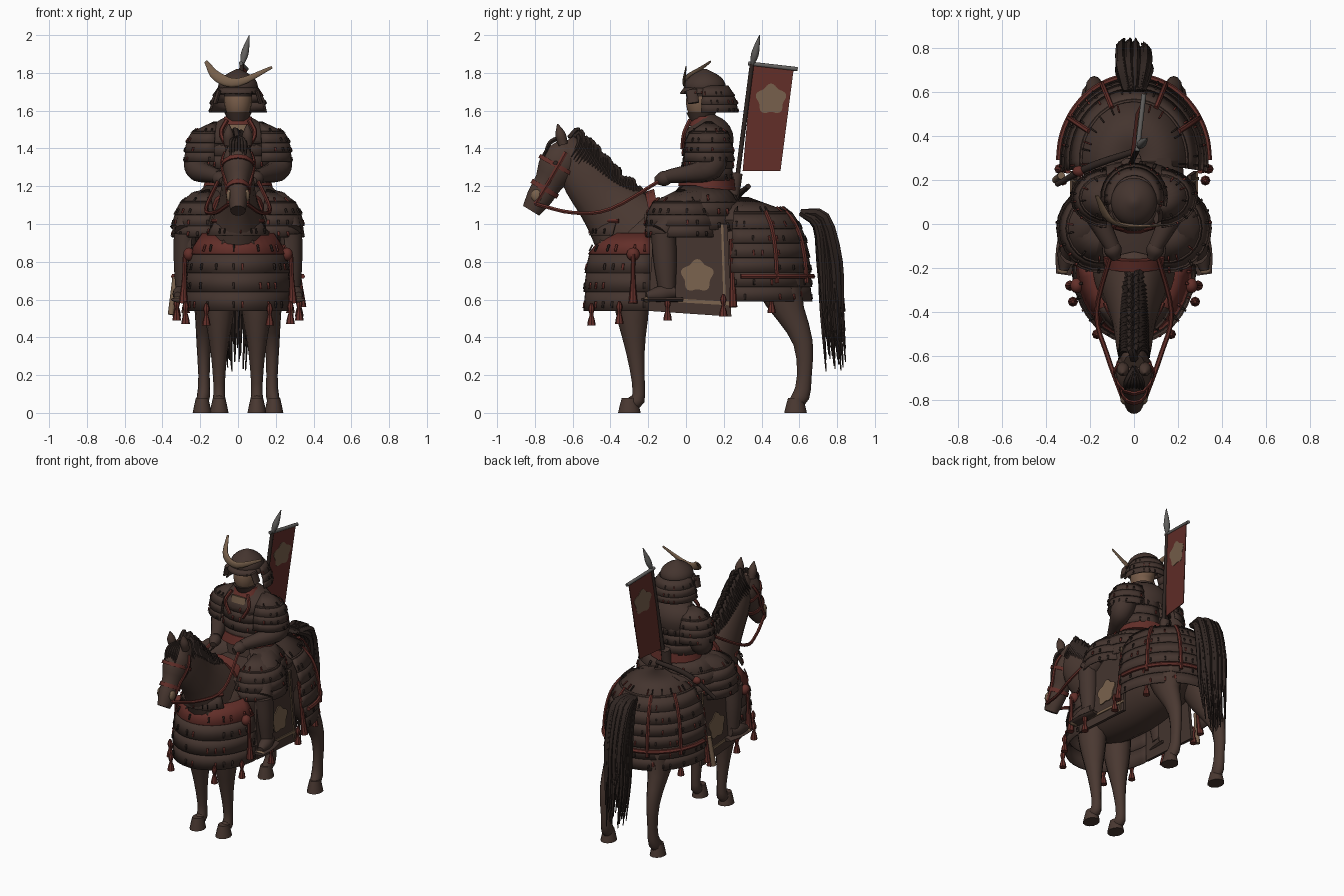
import bpy, bmesh, math, random
from mathutils import Vector

random.seed(4)
if "Cube" in bpy.data.objects:
    bpy.data.objects.remove(bpy.data.objects["Cube"])

def material(name, *rgb):
    mat = bpy.data.materials.new(name)
    mat.use_nodes = True
    mat.diffuse_color = (*rgb, 1)
    mat.node_tree.nodes["Principled BSDF"].inputs["Base Color"].default_value = mat.diffuse_color
    return mat

COAT = material("horse brown", .068, .04, .031)
ARMOUR = material("armour brown", .058, .035, .028)
DARK = material("dark hair", .028, .018, .015)
RED = material("lacing red", .125, .028, .022)
GOLD = material("dull gold", .19, .12, .073)
SKIN = material("skin", .19, .11, .068)
STEEL = material("steel", .12, .115, .11)
SIDES = {"left": 1, "right": -1}
OUTWARD, BACK, FRONT = 0, 90, -90

def build(name, verts, faces, mats, index=(), solid=0):
    mesh = bpy.data.meshes.new(name)
    mesh.from_pydata(verts, [], faces)
    for mat in mats:
        mesh.materials.append(mat)
    for face, slot in zip(mesh.polygons, index):
        face.material_index = slot
    bm = bmesh.new()
    bm.from_mesh(mesh)
    bmesh.ops.recalc_face_normals(bm, faces=bm.faces)
    bm.to_mesh(mesh)
    bm.free()
    ob = bpy.data.objects.new(name, mesh)
    bpy.context.collection.objects.link(ob)
    if solid:
        mod = ob.modifiers.new("thickness", "SOLIDIFY")
        mod.thickness, mod.offset = solid, 0

def along(values, t):
    """Smooth value at t on a list of evenly spaced numbers or points."""
    last = len(values) - 1
    if not last:
        return values[0]
    i = min(int(t * last), last - 1)
    t = t * last - i
    b, c = values[i], values[i + 1]
    a = values[i - 1] if i else b * 2 - c
    d = values[i + 2] if i + 2 <= last else c * 2 - b
    bend = (c - a) * (t * (1 - t) ** 2) - (d - b) * (t * t * (1 - t))
    return b + (c - b) * (t * t * (3 - 2 * t)) + bend * .5

def tube(name, path, radii, mat, deep=1, x=0, side=1, n=12, steps=12):
    """Elliptical sections on a smooth path; points are y, z or x, y, z."""
    pts = [Vector(p) if len(p) == 3 else Vector((x, *p)) for p in path]
    ref = Vector((0, 1, 0)) if abs((pts[-1] - pts[0]).normalized().x) > .7 else Vector((1, 0, 0))
    centres = [along(pts, i / steps) for i in range(steps + 1)]
    verts, faces = [], []
    for i, centre in enumerate(centres):
        t = (centres[min(i + 1, steps)] - centres[max(i - 1, 0)]).normalized()
        across = (ref - t * ref.dot(t)).normalized()
        up = t.cross(across) * deep
        for j in range(n):
            a = math.tau * j / n
            v = centre + (across * math.cos(a) + up * math.sin(a)) * along(radii, i / steps)
            verts.append((v.x * side, v.y, v.z))
    for i in range(0, steps * n, n):
        faces += [(i + j, i + (j + 1) % n, i + n + (j + 1) % n, i + n + j) for j in range(n)]
    build(name, verts, faces + [range(n), range(steps * n, steps * n + n)], [mat])

def blob(name, centre, size, mat, side=1):
    bpy.ops.mesh.primitive_uv_sphere_add(segments=12, ring_count=8, scale=size,
                                         location=(centre[0] * side, *centre[1:]))
    bpy.context.object.name = name
    bpy.context.object.data.materials.append(mat)

def band(name, centre, top, low, rx, ry, start, rows, facing, spread, n, side=1, red_row=None, curve=.5):
    """Overlapping lamellar rows swelling from start to full radius; returns its surface."""
    verts, faces, index = [], [], []
    def at(deg, t, lift):
        swell = start + (1 - start) * (1 - (1 - t) ** 3) ** curve
        a = math.radians(deg)
        return (side * (centre[0] + (rx * swell + lift) * math.cos(a)),
                centre[1] + (ry * swell + lift) * math.sin(a), top + (low - top) * t - lift)
    step = 2 * spread / n
    for row in range(rows):
        first, t0, t1 = len(verts), row / rows, (row + 1) / rows
        for i in range(n + 1):
            deg = facing - spread + i * step
            verts += [at(deg, t0, 0), at(deg, t1, .01)]
        for k in range(first, first + 2 * n, 2):
            faces.append((k, k + 2, k + 3, k + 1))
            index.append(2 if row == red_row else 0)
        for i in random.sample(range(n), n // 2):
            deg, k = facing - spread + (i + .5) * step, len(verts)
            for t, lift, wide in ((.5, .01, -1), (.5, .01, 1), (.8, .014, 1), (.8, .014, -1)):
                verts.append(at(deg + wide * step * .1, t0 + t / rows, lift))
            faces.append(range(k, k + 4))
            index.append(random.choice((1, 1, 2)))
    build(name, verts, faces, [ARMOUR, DARK, RED], index, solid=.008)
    return at

def panel(name, outline, plane, thick, mat, side=1):
    """Flat plate outlined in y, z whose x follows a plane."""
    n = len(outline)
    verts = [(side * (plane(y, z) + d * thick / 2), y, z) for d in (-1, 1) for y, z in outline]
    faces = [(i, (i + 1) % n, n + (i + 1) % n, n + i) for i in range(n)]
    build(name, verts, faces + [range(n), range(n, 2 * n)], [mat])

def flower(y, z, size):
    angles = [math.tau * i / 40 for i in range(40)]
    petals = [size * (1 + .12 * math.cos(5 * a)) for a in angles]
    return [(y + r * math.sin(a), z + r * math.cos(a)) for a, r in zip(angles, petals)]

# Horse trunk, neck, head and legs
NECK = [Vector(p) for p in ((0, -.29, .97), (0, -.5, 1.2), (0, -.65, 1.43))]
NECK_WIDTH = [.15, .1, .08, .05]
HEAD = [Vector(p) for p in ((0, -.62, 1.41), (0, -.71, 1.25), (0, -.82, 1.07))]
HEAD_WIDTH = [.05, .08, .08, .06, .055, .04]
tube("horse_body", [(-.46, .84), (0, .82), (.6, .9)], [.1, .19, .21, .22, .2, .08], COAT, deep=1.15, n=20)
tube("horse_neck", NECK, NECK_WIDTH, COAT, deep=1.5, n=16)
tube("horse_head", HEAD, HEAD_WIDTH, COAT, deep=1.25, n=16)
for name, t in (("browband", .3), ("noseband", .65)):
    tube(name, [along(HEAD, t), along(HEAD, t + .06)], [along(HEAD_WIDTH, t) + .007], RED, deep=1.25, steps=1)
for label, side in SIDES.items():
    tube(label + "_ear", [(-.65, 1.42), (-.68, 1.53)], [.025, .027, .003], COAT, x=.05, side=side)
    blob(label + "_eye", (.078, -.69, 1.32), (.012, .016, .014), DARK, side)
    blob(label + "_muzzle_patch", (.045, -.79, 1.15), (.018, .03, .035), GOLD, side)
    cheek = [along(HEAD, t) + Vector((along(HEAD_WIDTH, t), 0, 0)) for t in (.1, .3, .65, .9)]
    tube(label + "_cheek_strap", cheek, [.012], RED, side=side, n=6)
    tube(label + "_rein", [cheek[-1], (.12, -.6, 1.06), (.17, -.4, 1.08), (.1, -.12, 1.24)],
         [.011], RED, side=side, n=6)
    tube(label + "_front_leg", [(-.3, .75), (-.275, .4), (-.25, .1), (-.29, .05)],
         [.1, .08, .046, .03, .035, .03], COAT, deep=1.1, x=.1, side=side)
    tube(label + "_hind_leg", [(.12, .46, .82), (.16, .52, .6), (.18, .62, .37), (.18, .62, .13), (.19, .58, .05)],
         [.11, .095, .06, .04, .03, .035, .03], COAT, deep=1.3, side=side)
    for name, x, y in (("front", .1, -.3), ("hind", .19, .58)):
        tube(f"{label}_{name}_hoof", [(y, .08), (y, 0)], [.033, .042, .05], COAT, deep=1.2, x=x, side=side, steps=2)

# Mane, forelock and tail
for i in range(50):
    t, lean = .2 + .8 * i / 49, (-1) ** i
    root = along(NECK, t) + Vector((0, .8, .6)) * along(NECK_WIDTH, t) * 1.4
    lock = [root + Vector((lean * w, back, rise)) for w, back, rise in
            ((0, -.02, -.02), (.015, .02, random.uniform(0, .04)), (.05, .02, -.04), (.07, -.02, -.11))]
    tube("mane_lock", lock, [.02, .015, .003], DARK, n=5)
for i in range(6):
    x = (i - 2.5) * .015
    tube("forelock", [(0, -.65, 1.46), (x, -.72, 1.43), (x, -.76, 1.33)], [.012, .012, .003], DARK, n=5)
for i in range(60):
    x, d, tip = random.uniform(-.07, .07), random.uniform(-.065, .045), random.uniform(.2, .55)
    tube("tail_strand", [(x / 2, .61, 1.06), (x, .72 + d / 2, 1.02 + d / 2), (x, .77 + d, .8),
                         (x, .78 + d, (.8 + tip) / 2), (x * .8, .8 + d, tip)], [.02, .018, .014, .003], DARK, n=5)

# Horse armour, straps and saddle
rump = band("rump_armour", (0, .29), top=1.14, low=.6, rx=.325, ry=.365, start=.1, rows=7,
            facing=BACK, spread=98, n=26, curve=.36)
chest = band("chest_armour", (0, -.19), top=.95, low=.55, rx=.27, ry=.34, start=.7, rows=4,
             facing=FRONT, spread=90, n=18, red_row=0)
collar = band("neck_collar", (0, -.3), top=1.02, low=.95, rx=.17, ry=.2, start=.8, rows=1,
              facing=FRONT, spread=65, n=14)
tube("collar_rim", [collar(deg, 0, .004) for deg in range(-160, -10, 20)], [.012], RED, n=6, steps=24)
tube("rump_strap", [rump(deg, .74, .018) for deg in range(0, 190, 15)], [.014], RED, n=6, steps=40)
tube("saddle", [(-.22, 1.02), (.3, 1.02)], [.15, .21, .23, .22], ARMOUR, deep=.5, n=16)
tube("saddle_pommel", [(-.2, 1.08), (-.15, 1.09)], [.13, .14], RED, deep=.7, steps=1)
for label, side in SIDES.items():
    for name, lean in (("inner", 25), ("outer", 60)):
        tube(f"{label}_{name}_rump_cord", [rump(BACK - lean, t / 10, .02) for t in range(1, 9)], [.012], RED,
             side=side, n=6)
    blob(label + "_breast_rosette", (.26, -.28, .84), (.03, .035, .035), RED, side)
    tube(label + "_breast_cord", [(.28, -.28, .84), (.29, -.28, .58)], [.012, .012, .024], RED, side=side, n=8)
    tube(label + "_flank_cord", [(.3, .24, .92), (.34, .25, .56)], [.012, .012, .022], RED, side=side, n=8)

# Tassels hang all round the hem
for i in range(12):
    a = math.radians(30 * i + 15)
    x = .33 * math.copysign(math.sqrt(abs(math.cos(a))), math.cos(a))
    y, z = .05 + .57 * math.sin(a), .56 + .04 * math.sin(a)
    tube("tassel", [(x, y, z + .06), (x, y, z - .06)], [.006, .017, .01, .018, .023], RED, n=8)

# Saddle cloths with border and painted flower
def cloth(y, z):
    return .31 - .06 * z
def cloth_paint(y, z):
    return cloth(y, z) + .012
corners = [Vector(p) for p in ((-.17, 1), (.22, 1), (.24, .51), (-.2, .54))]
top_front, top_back, low_back, low_front = corners
hem = [a.lerp(b, t) for t, order in ((.12, 1), (.16, -1))
       for a, b in ((low_front, top_front), (low_back, top_back))[::order]]
rear = [a.lerp(b, t) for t, order in ((.06, 1), (.09, -1))
        for a, b in ((low_back, low_front), (top_back, top_front))[::order]]
for label, side in SIDES.items():
    panel(label + "_saddle_cloth", corners, cloth, .02, ARMOUR, side)
    panel(label + "_cloth_hem_border", hem, cloth_paint, .008, GOLD, side)
    panel(label + "_cloth_rear_border", rear, cloth_paint, .007, GOLD, side)
    panel(label + "_cloth_flower", flower(.06, .725, .08), cloth_paint, .008, GOLD, side)

# Rider trunk
tube("rider_torso", [(.09, 1.1), (.12, 1.45), (.11, 1.58)], [.15, .14, .18, .13, .05], ARMOUR, deep=.75, n=18)
band("cuirass", (0, .115), top=1.5, low=1.24, rx=.165, ry=.125, start=.85, rows=4,
     facing=FRONT, spread=180, n=20)
tube("waist_sash", [(.115, 1.25), (.11, 1.19)], [.17, .185], RED, deep=.84, n=18, steps=2)
band("hip_skirt", (0, .07), top=1.2, low=.98, rx=.28, ry=.22, start=.6, rows=3, facing=BACK, spread=140, n=20)
tube("neck_scarf", [(.105, 1.57), (.105, 1.52)], [.07, .1], RED, deep=.9, steps=2)
tube("collar_plate", [(.01, 1.525), (0, 1.48)], [.055, .05], GOLD, deep=.2, steps=1)

# Rider limbs
for label, side in SIDES.items():
    tube(label + "_chest_cord", [(.06, .02, 1.55), (.09, -.01, 1.48), (.05, -.02, 1.4)], [.012], RED, side=side, n=6)
    tube(label + "_arm", [(.15, .12, 1.46), (.215, .13, 1.3), (.1, -.1, 1.25)],
         [.07, .075, .07, .05, .035], ARMOUR, side=side)
    tube(label + "_hand", [(.11, -.08, 1.25), (.08, -.16, 1.23)], [.03, .04, .02], ARMOUR, side=side)
    band(label + "_shoulder_guard", (.11, .12), top=1.54, low=1.34, rx=.165, ry=.125, start=.1, rows=4,
         facing=OUTWARD, spread=85, n=10, side=side)
    tube(label + "_thigh", [(.12, .1, 1.08), (.22, -.02, 1.06), (.28, -.13, .95)], [.12, .1, .06], ARMOUR, side=side)
    band(label + "_thigh_guard", (.15, -.02), top=1.18, low=.94, rx=.19, ry=.19, start=.1, rows=4,
         facing=OUTWARD, spread=95, n=12, side=side)
    tube(label + "_shin", [(.28, -.12, .95), (.29, -.1, .64)], [.06, .055, .04], ARMOUR, deep=1.1, side=side)
    tube(label + "_foot", [(.29, -.06, .64), (.32, -.21, .62)], [.035, .042, .02], ARMOUR, side=side)
    tube(label + "_stirrup", [(.29, -.02, .6), (.32, -.23, .6)], [.045, .05, .035], ARMOUR, deep=.25, side=side)
    blob(label + "_stirrup_toe", (.32, -.21, .6), (.03, .02, .015), GOLD, side)

# Head and helmet
tube("face", [(.1, 1.55), (.08, 1.63), (.1, 1.73)], [.045, .065, .075, .07], SKIN, deep=1.1, n=16)
tube("chin_guard", [(.08, 1.545), (.08, 1.59)], [.05, .072], ARMOUR, deep=1.1, n=16, steps=2)
tube("eye_shadow", [(.085, 1.675), (.085, 1.69)], [.075], DARK, deep=1.12, n=16, steps=1)
tube("helmet_bowl", [(.1, 1.7), (.1, 1.82)], [.1, .105, .095, .065, .01], ARMOUR, deep=1.05, n=20)
band("helmet_brim", (0, .1), top=1.72, low=1.7, rx=.11, ry=.12, start=.9, rows=1, facing=FRONT, spread=90, n=12)
band("neck_guard", (0, .12), top=1.73, low=1.6, rx=.14, ry=.145, start=.7, rows=3,
     facing=BACK, spread=105, n=16, curve=1.5)
for label, side in SIDES.items():
    tube(label + "_helmet_wing", [(.1, .03, 1.71), (.12, .04, 1.64)], [.012], ARMOUR, deep=2.5, side=side)
tube("helmet_crest", [(-.17, .13, 1.86), (-.11, .02, 1.78), (0, -.01, 1.75), (.18, 0, 1.83)],
     [.004, .011, .009, .003], GOLD, deep=2.4)

# Banner, spear and sword
def flag(y, z):
    return .02 + .12 * (y - .35) + .05 * (z - 1.85)
panel("banner", [(.35, 1.85), (.57, 1.82), (.5, 1.28), (.3, 1.28)], flag, .005, RED)
panel("banner_flower", flower(.45, 1.66, .075), flag, .009, GOLD)
tube("banner_bar", [(.015, .33, 1.85), (.045, .59, 1.82)], [.011], STEEL, steps=1)
tube("spear_shaft", [(-.025, .25, 1.08), (.02, .35, 1.85)], [.012], DARK, steps=1)
tube("spear_blade", [(.02, .35, 1.84), (.06, .39, 2)], [.008, .02, .014, .002], STEEL)
tube("pole_socket", [(.24, 1.1), (.27, 1.27)], [.035, .03], ARMOUR, x=-.03, steps=1)
tube("sword_scabbard", [(0, .33, 1.2), (-.2, .26, 1.13), (-.35, .18, .98)], [.014, .017, .012], DARK)
blob("sword_cord_knot", (-.25, .24, 1.1), (.03, .025, .025), RED)
tube("hanging_quiver", [(-.33, .22, .72), (-.355, .2, .52)], [.017], GOLD, steps=1)

# Smooth rounded forms and keep hard edges
for ob in bpy.context.collection.objects:
    if ob.type == "MESH":
        ob.select_set(True)
        bpy.context.view_layer.objects.active = ob
bpy.ops.object.shade_smooth_by_angle(angle=math.radians(40))
